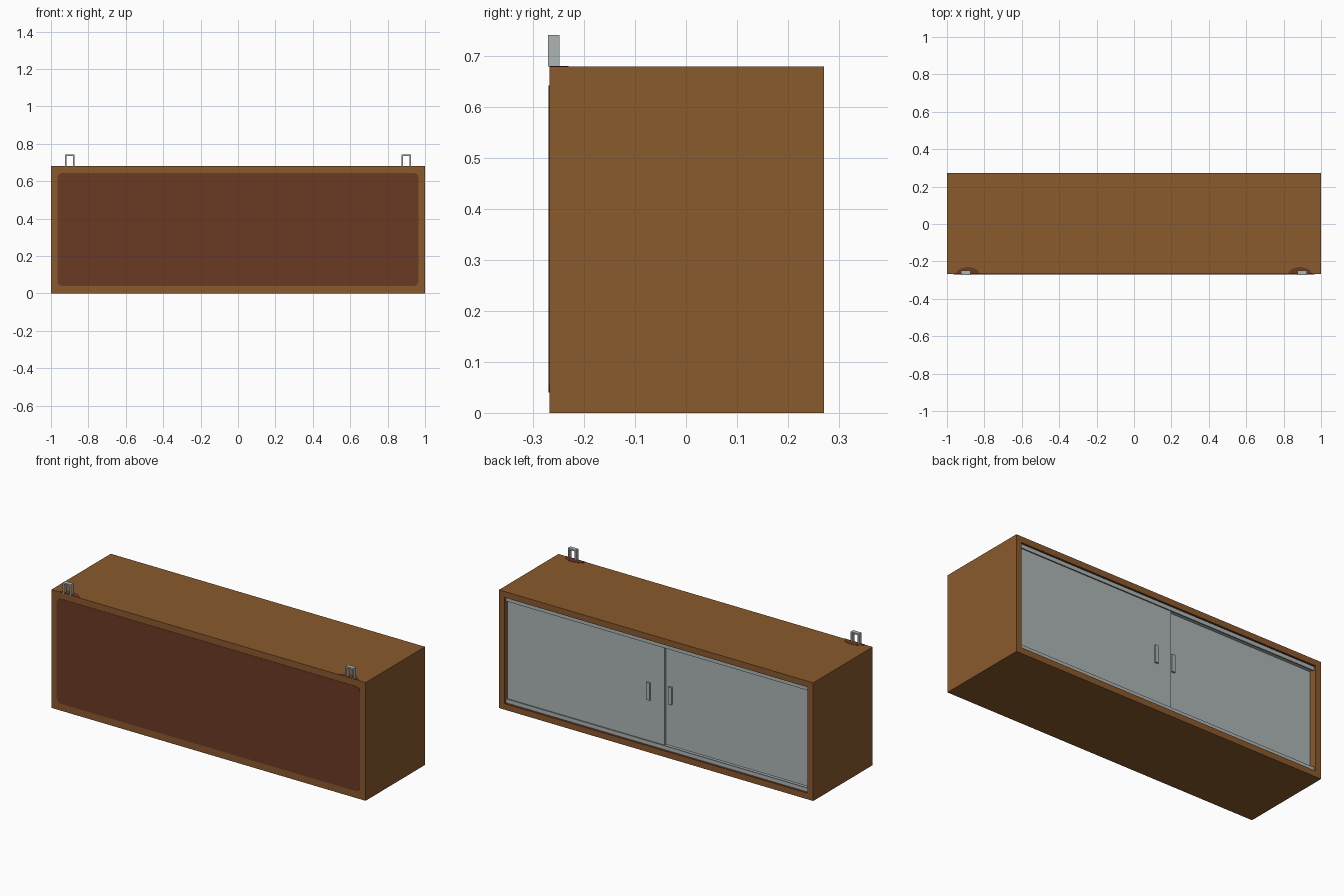
import bpy, bmesh, math

if "Cube" in bpy.data.objects:
    bpy.data.objects.remove(bpy.data.objects["Cube"])


def material(name, srgb):
    m = bpy.data.materials.new(name)
    lin = [((c / 255 + 0.055) / 1.055) ** 2.4 for c in srgb]
    m.diffuse_color = (*lin, 1)
    m.use_nodes = True
    m.node_tree.nodes["Principled BSDF"].inputs["Base Color"].default_value = m.diffuse_color
    return m


WOOD = material("warm brown wood", (138, 90, 45))
DARK = material("dark red brown", (107, 58, 36))
STEEL = material("pale grey metal", (173, 181, 181))


def finish(name, bm, *mats):
    bmesh.ops.recalc_face_normals(bm, faces=bm.faces)
    mesh = bpy.data.meshes.new(name)
    bm.to_mesh(mesh)
    bm.free()
    ob = bpy.data.objects.new(name, mesh)
    bpy.context.collection.objects.link(ob)
    for m in mats:
        mesh.materials.append(m)
    return ob


def add_box(bm, x0, x1, y0, y1, z0, z1):
    vs = bmesh.ops.create_cube(bm, size=1)["verts"]
    for v in vs:
        v.co = ((x0 + x1) / 2 + v.co.x * (x1 - x0),
                (y0 + y1) / 2 + v.co.y * (y1 - y0),
                (z0 + z1) / 2 + v.co.z * (z1 - z0))


def box(name, mat, *dims):
    bm = bmesh.new()
    add_box(bm, *dims)
    return finish(name, bm, mat)


def extrude_outline(name, pts, offset, mat):
    """Flat outline pushed out along an offset vector."""
    bm = bmesh.new()
    face = bm.faces.new([bm.verts.new(p) for p in pts])
    ext = bmesh.ops.extrude_face_region(bm, geom=[face])["geom"]
    moved = [v for v in ext if isinstance(v, bmesh.types.BMVert)]
    bmesh.ops.translate(bm, verts=moved, vec=offset)
    return finish(name, bm, mat)


W, H, T = 1.0, 0.68, 0.035          # half width, height, board thickness
Y0, Y1 = -0.2685, 0.2715            # closed face and open face

# hollow carcass: open face inset, then pushed inward
bm = bmesh.new()
add_box(bm, -W, W, Y0, Y1, 0, H)
bm.normal_update()
opening = max(bm.faces, key=lambda f: f.normal.y)
bmesh.ops.inset_region(bm, faces=[opening], thickness=T, use_even_offset=True)
ext = bmesh.ops.extrude_face_region(bm, geom=[opening])["geom"]
bmesh.ops.translate(bm, verts=[v for v in ext if isinstance(v, bmesh.types.BMVert)],
                    vec=(0, -(Y1 - Y0 - T), 0))
if opening.is_valid:
    bmesh.ops.delete(bm, geom=[opening], context='FACES_ONLY')
# inner floor, ceiling and rear wall are darker
for f in bm.faces:
    c = f.calc_center_median()
    if abs(c.x) < 0.5 and T - 0.001 < c.z < H - T + 0.001 and Y0 + 0.01 < c.y < Y1 - 0.01:
        f.material_index = 1
finish("cabinet_case", bm, WOOD, DARK)

# dark rounded field on the closed face
r, px, z0, z1 = 0.025, 0.965, 0.04, 0.643
outline = []
for k, (sx, z) in enumerate([(1, z1 - r), (-1, z1 - r), (-1, z0 + r), (1, z0 + r)]):
    for i in range(5):
        a = math.pi / 2 * (k + i / 4)
        outline.append((sx * (px - r) + r * math.cos(a), Y0, z + r * math.sin(a)))
extrude_outline("front_panel", outline, (0, -0.0015, 0), DARK)

# sliding-door rails with a channel lip, bottom and top
for name, za, zb in (("bottom_rail", T + 0.002, T + 0.016),
                     ("top_rail", H - T - 0.016, H - T - 0.002)):
    bm = bmesh.new()
    add_box(bm, -0.962, 0.962, 0.195, 0.262, za, zb)
    lip = (zb, zb + 0.008) if za < 0.3 else (za - 0.008, za)
    add_box(bm, -0.962, 0.962, 0.255, 0.262, *lip)
    finish(name, bm, STEEL)

# two overlapping sliding doors, each with a pull
for name, xa, xb, yf, hx in (("outer_door", -0.035, 0.963, 0.247, 0.063),
                             ("inner_door", -0.963, 0.035, 0.228, -0.062)):
    box(name, STEEL, xa, xb, yf - 0.015, yf, T + 0.016, H - T - 0.016)
    box(name + "_pull", STEEL, hx - 0.011, hx + 0.011, yf, yf + 0.01, 0.29, 0.39)

# hanging loops on top, with a dark half-round stain beneath each
for side, s in (("left", -1), ("right", 1)):
    cx, w, t = s * 0.9, 0.026, 0.008
    bm = bmesh.new()
    ya, yb = -0.2715, -0.248
    for e in (-1, 1):
        a, b = sorted((cx + e * w, cx + e * (w - t)))
        add_box(bm, a, b, ya, yb, H, 0.742)
    add_box(bm, cx - w + t, cx + w - t, ya, yb, 0.742 - t, 0.742)
    finish(side + "_hanging_loop", bm, STEEL)
    stain = [(s * 0.888 + 0.063 * math.cos(math.pi * i / 12),
              Y0 + 0.038 * math.sin(math.pi * i / 12), H) for i in range(13)]
    extrude_outline(side + "_loop_base", stain, (0, 0, 0.0015), DARK)
